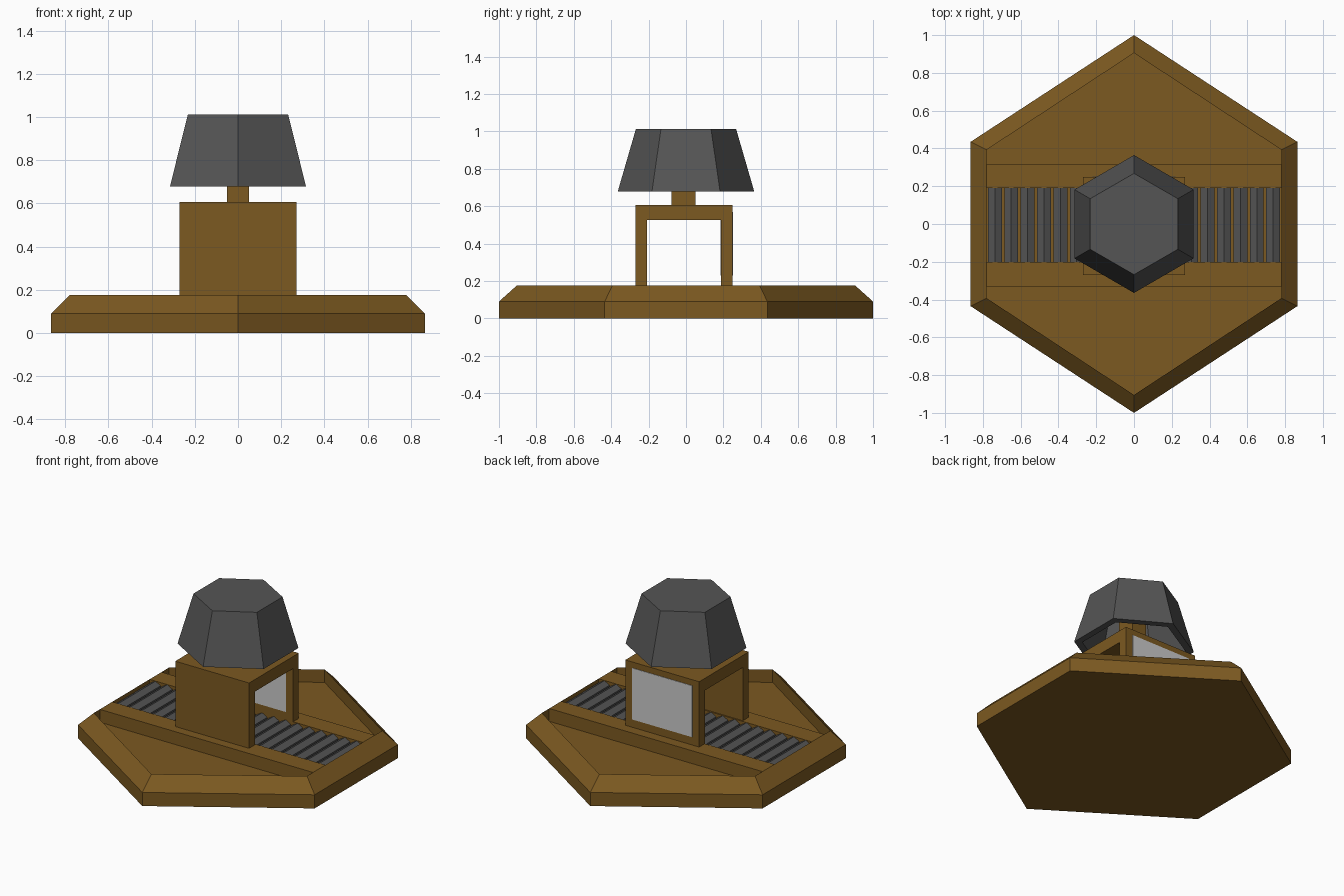
import bpy, bmesh, math

if "Cube" in bpy.data.objects:
    bpy.data.objects.remove(bpy.data.objects["Cube"])


def material(name, rgb):
    m = bpy.data.materials.new(name)
    m.diffuse_color = (*rgb, 1)
    m.use_nodes = True
    m.node_tree.nodes["Principled BSDF"].inputs["Base Color"].default_value = m.diffuse_color
    return m


BROWN = material("brown", (0.2, 0.1, 0.015))
DARK = material("dark_grey", (0.09, 0.09, 0.09))


def finish(name, bm, mat=None):
    bmesh.ops.recalc_face_normals(bm, faces=bm.faces[:])
    me = bpy.data.meshes.new(name)
    bm.to_mesh(me)
    bm.free()
    ob = bpy.data.objects.new(name, me)
    bpy.context.collection.objects.link(ob)
    if mat:
        me.materials.append(mat)
    return ob


def loft(name, rings, mat=None):
    """Skin a list of matching closed rings and cap both ends."""
    bm = bmesh.new()
    vs = [[bm.verts.new(p) for p in ring] for ring in rings]
    n = len(vs[0])
    for a, b in zip(vs, vs[1:]):
        for i in range(n):
            j = (i + 1) % n
            bm.faces.new((a[i], a[j], b[j], b[i]))
    bm.faces.new(vs[0])
    bm.faces.new(vs[-1])
    return finish(name, bm, mat)


def hexagon(tip, side, corner, z):
    return [(0, tip, z), (side, corner, z), (side, -corner, z),
            (0, -tip, z), (-side, -corner, z), (-side, corner, z)]


def box(name, x, y, z, mat=None):
    rings = [[(x[0], y[0], h), (x[1], y[0], h), (x[1], y[1], h), (x[0], y[1], h)] for h in z]
    return loft(name, rings, mat)


# Hexagonal tray: bevelled rim with a sunken floor
loft("base_tray", [hexagon(1, 0.865, 0.435, 0), hexagon(1, 0.865, 0.435, 0.09),
                   hexagon(0.905, 0.78, 0.393, 0.175),
                   hexagon(0.905, 0.78, 0.393, 0.09)], BROWN)

# Conveyor rails across the tray
box("front_rail", (-0.78, 0.78), (-0.33, -0.2), (0.09, 0.175), BROWN)
box("back_rail", (-0.78, 0.78), (0.19, 0.315), (0.09, 0.175), BROWN)

# Six-sided rollers between the rails
count, radius, pitch = 18, 0.0425, 1.56 / 18
for i in range(count):
    cx = -0.78 + pitch * (i + 0.5)
    rings = [[(cx + radius * math.sin(k * math.pi / 3), y,
               0.132 + radius * math.cos(k * math.pi / 3)) for k in range(6)]
             for y in (-0.2, 0.19)]
    loft(f"roller_{i + 1}", rings, DARK)

# Tunnel housing: arch profile run along x
arch = [(-0.27, 0.175), (-0.27, 0.607), (0.248, 0.607), (0.248, 0.175),
        (0.188, 0.175), (0.188, 0.527), (-0.208, 0.527), (-0.208, 0.175)]
loft("tunnel_housing", [[(x, y, z) for y, z in arch] for x in (-0.27, 0.27)], BROWN)

# Window in the back wall
box("back_window", (-0.22, 0.22), (0.185, 0.251), (0.228, 0.568))

# Post and hollow hexagonal shade
box("post", (-0.052, 0.052), (-0.078, 0.05), (0.6, 0.97), BROWN)
loft("shade", [hexagon(0.235, 0.203, 0.118, 0.96), hexagon(0.315, 0.273, 0.157, 0.678),
               hexagon(0.365, 0.315, 0.182, 0.678), hexagon(0.268, 0.232, 0.134, 1.012)], DARK)
